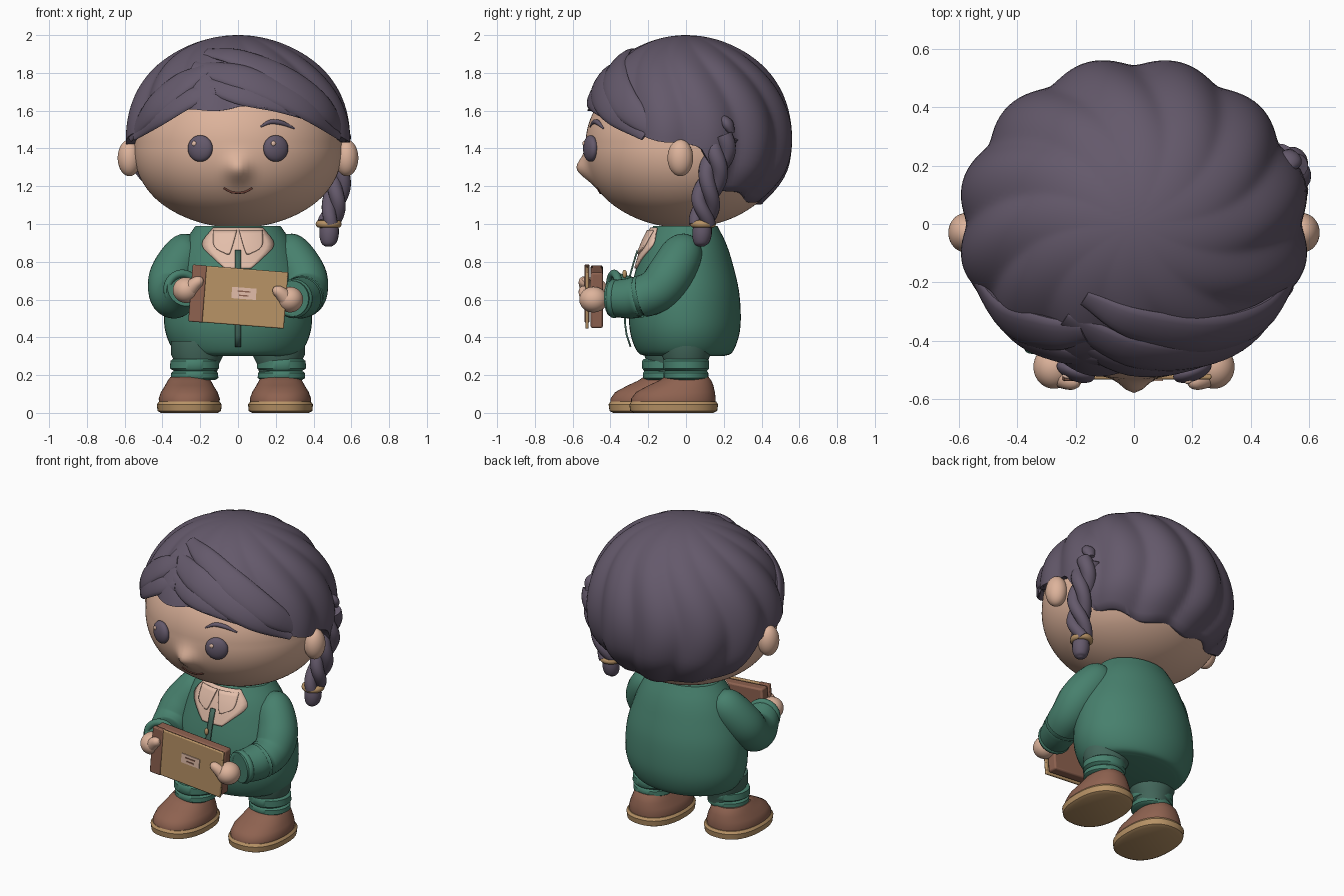
import bpy, bmesh, math
from mathutils import Vector, Matrix

if "Cube" in bpy.data.objects:
    bpy.data.objects.remove(bpy.data.objects["Cube"])


def material(name, hexa):
    rgb = [int(hexa[i:i + 2], 16) / 255 for i in (0, 2, 4)]
    col = [c / 12.92 if c < 0.04 else ((c + 0.055) / 1.055) ** 2.4 for c in rgb] + [1]
    m = bpy.data.materials.new(name)
    m.use_nodes = True
    m.diffuse_color = col
    m.node_tree.nodes["Principled BSDF"].inputs["Base Color"].default_value = col
    return m


SKIN = material("skin", "DDB39B")
HAIR = material("dark plum hair", "64596B")
GREEN = material("green jacket", "47806D")
PANTS = material("dark green trousers", "43675B")
BROWN = material("brown leather", "8E6250")
TAN = material("tan cover", "B89366")
SHIRT = material("pale shirt", "E3BEAA")
MOUTH = material("mouth brown", "6E4238")


def finish(name, bm, mat, angle=40):
    bmesh.ops.recalc_face_normals(bm, faces=bm.faces)
    me = bpy.data.meshes.new(name)
    bm.to_mesh(me)
    bm.free()
    ob = bpy.data.objects.new(name, me)
    bpy.context.collection.objects.link(ob)
    me.materials.append(mat)
    bpy.ops.object.select_all(action="DESELECT")
    ob.select_set(True)
    bpy.context.view_layer.objects.active = ob
    bpy.ops.object.shade_smooth_by_angle(angle=math.radians(angle))
    return ob


def skin_rings(name, rings, mat, angle=40):
    """Bridge closed rings of points into one capped surface."""
    bm = bmesh.new()
    vs = [[bm.verts.new(p) for p in r] for r in rings]
    n = len(vs[0])
    for a, b in zip(vs, vs[1:]):
        for j in range(n):
            bm.faces.new((a[j], a[(j + 1) % n], b[(j + 1) % n], b[j]))
    bm.faces.new(vs[0])
    bm.faces.new(vs[-1])
    return finish(name, bm, mat, angle)


def ball(name, loc, size, mat, turn=0, segments=40):
    bm = bmesh.new()
    bmesh.ops.create_uvsphere(bm, u_segments=segments, v_segments=segments * 2 // 3, radius=1)
    bm.transform(Matrix.Translation(loc) @ Matrix.Rotation(turn, 4, "Z") @ Matrix.Diagonal((*size, 1)))
    return finish(name, bm, mat)


def smooth(keys, steps=6):
    """Catmull-Rom resampling of any list of tuples."""
    k = [Vector(p) for p in keys]
    k = [2 * k[0] - k[1]] + k + [2 * k[-1] - k[-2]]
    out = []
    for a, b, c, d in zip(k, k[1:], k[2:], k[3:]):
        for s in range(steps):
            t = s / steps
            out.append(0.5 * (2 * b + (c - a) * t + (2 * a - 5 * b + 4 * c - d) * t * t
                              + (3 * b - a - 3 * c + d) * t ** 3))
    return out + [k[-2]]


def loft(name, keys, mat, flat=1, centre=None, steps=6, sides=16):
    """Sweep an oval along (x, y, z, radius) keys; flat thins it away from centre."""
    pts = smooth(keys, steps)
    pos = [Vector(p[:3]) for p in pts]
    rings = []
    for i, p in enumerate(pos):
        t = (pos[min(i + 1, len(pos) - 1)] - pos[max(i - 1, 0)]).normalized()
        up = p - centre if centre else Vector((0.3, 0.9, 0.2))
        side = t.cross(up).normalized()
        up = side.cross(t)
        r = max(pts[i][3], 0.002)
        rings.append([p + r * (math.cos(a) * side + flat * math.sin(a) * up)
                      for a in (math.tau * j / sides for j in range(sides))])
    return skin_rings(name, rings, mat)


def stack(name, rows, mat, x=0, y=0, power=1, sides=48):
    """Pile up oval rings given as (z, half width, front, back)."""
    rings = []
    for z, w, f, b in rows:
        ring = []
        for a in (math.tau * j / sides for j in range(sides)):
            c, s = (math.copysign(abs(v) ** power, v) for v in (math.cos(a), math.sin(a)))
            ring.append((x + w * c, y + (f + b) / 2 + (b - f) / 2 * s, z))
        rings.append(ring)
    return skin_rings(name, rings, mat)


def ring(name, loc, major, minor, mat, direction=(0, 0, 1)):
    bpy.ops.mesh.primitive_torus_add(location=loc, major_radius=major, minor_radius=minor,
                                     major_segments=32, minor_segments=12)
    ob = bpy.context.object
    ob.name = name
    ob.rotation_euler = Vector(direction).to_track_quat("Z", "Y").to_euler()
    ob.data.materials.append(mat)
    bpy.ops.object.shade_smooth()


# Head with full cheeks and the nose swelling out of the face
HEAD = Vector((0, -0.01, 1.42))


def cheeks(z):
    return 1 + 0.045 * min(1, max(0, (HEAD.z - z) / 0.3))


def face(x, z, out=0.0):
    depth = 0.522 * cheeks(z) * math.sqrt(1 - (x / 0.55) ** 2 - ((z - HEAD.z) / 0.44) ** 2)
    return Vector((x, HEAD.y - depth - out, z))


head = ball("head", HEAD, (0.55, 0.522, 0.44), SKIN, segments=120)
for v in head.data.vertices:
    x, y, z = v.co
    bump = 0.06 * math.exp(-(x / 0.06) ** 2 - ((z - 1.29) / 0.065) ** 2) if y < 0 else 0
    v.co = (x * cheeks(z), HEAD.y + (y - HEAD.y) * cheeks(z) - bump, z)
for s, side in ((-1, "right"), (1, "left")):
    ball(side + "_ear", (0.575 * s, -0.03, 1.35), (0.062, 0.068, 0.097), SKIN)
    eye, turn = face(0.2 * s, 1.4, 0.008), 0.36 * s
    ball(side + "_eye", eye, (0.069, 0.034, 0.07), HAIR, turn)
    glint = eye + Matrix.Rotation(turn, 3, "Z") @ Vector((-0.024, -0.029, 0.026))
    ball(side + "_eye_glint", glint, (0.013, 0.007, 0.013), SHIRT, turn)
loft("eyebrow", [(*face(x, z), r) for x, z, r in
                 ((0.12, 1.515, 0.004), (0.17, 1.54, 0.012), (0.23, 1.535, 0.013), (0.3, 1.505, 0.004))], HAIR)
loft("mouth", [(*face(x, z, 0.002), 0.006) for x, z in
               ((-0.075, 1.19), (-0.03, 1.168), (0.03, 1.168), (0.075, 1.19))], MOUTH)

# Hair cap: swirled lobes running down to an uneven hairline, tucked in at the nape
HC = Vector((0, 0, 1.45))
LINE = ((0, 1.62), (35, 1.59), (58, 1.5), (80, 1.43), (98, 1.4), (112, 1.19), (140, 1.13), (181, 1.11))


def hairline(deg):
    for (a, za), (b, zb) in zip(LINE, LINE[1:]):
        if deg <= b:
            return za + (zb - za) * (deg - a) / (b - a)


def hair_ring(t, inset=1.0):
    pts = []
    for j in range(168):
        th = math.tau * j / 168 - math.pi
        z_end = hairline(abs(math.degrees(th))) + 0.012 * math.sin(9 * th)
        phi = math.acos((z_end - HC.z) / 0.55) * t
        s, z = math.sin(phi), HC.z + 0.55 * math.cos(phi)
        wave = math.sin(6 * (th + 0.5 * math.cos(phi) ** 2))
        lobe = math.sqrt(wave * wave + 0.03) - 0.6
        tuck = 1 - 0.1 * min(1, max(0, (1.32 - z) / 0.2)) ** 2
        r = s * (1 + 0.065 * lobe * min(1, s * 1.4)) * inset * tuck
        depth = 0.545 if math.cos(th) > 0 else 0.56
        pts.append((0.592 * r * math.sin(th), -depth * r * math.cos(th), z))
    return pts


skin_rings("hair_cap", [hair_ring(max(i, 0.1) / 30) for i in range(31)]
           + [hair_ring(1.0, 0.96), hair_ring(0.99, 0.84)], HAIR, 55)


# Swept fringe locks lying on the cap
def on_hair(x, z):
    q = 1 - (x / 0.592) ** 2 - ((z - HC.z) / 0.55) ** 2
    return (x, -0.545 * math.sqrt(max(q, 0.01)), z)


LOCKS = {
    "fringe_top": ((-0.17, 1.91, .03), (0, 1.88, .065), (0.25, 1.77, .085), (0.45, 1.62, .08), (0.575, 1.46, .03)),
    "fringe_middle": ((-0.24, 1.83, .04), (0, 1.78, .08), (0.22, 1.69, .08), (0.4, 1.59, .07), (0.54, 1.46, .02)),
    "fringe_low": ((-0.2, 1.75, .03), (0, 1.69, .06), (0.2, 1.64, .05), (0.36, 1.57, .02)),
    "fringe_side": ((-0.17, 1.82, .04), (-0.3, 1.74, .08), (-0.45, 1.61, .08), (-0.57, 1.46, .03)),
    "fringe_side_low": ((-0.12, 1.71, .03), (-0.27, 1.66, .06), (-0.42, 1.57, .06), (-0.55, 1.46, .02)),
}
for name, keys in LOCKS.items():
    loft(name, [(*on_hair(x, z), r) for x, z, r in keys], HAIR, 0.33, HC)

# Side braid with tie and tail
spine = smooth([(0.52, 0.2, 1.47), (0.535, 0.16, 1.32), (0.52, 0.11, 1.15), (0.482, 0.09, 1.0)], 8)
for k in range(3):
    strand = []
    for i, p in enumerate(spine):
        a = i * 0.3 + k * math.tau / 3
        strand.append((p.x + 0.03 * math.cos(a), p.y + 0.042 * math.sin(a), p.z, 0.047 - 0.0005 * i))
    loft("braid_strand", strand, HAIR, steps=2)
loft("braid_tail", [(0.485, 0.09, 1.02, .045), (0.482, 0.085, 0.95, .052), (0.48, 0.08, 0.9, .04),
                    (0.48, 0.08, 0.88, .015)], HAIR)
ring("braid_tie", (0.48, 0.09, 1.0), 0.049, 0.02, TAN)
loft("hair_knot", [(0.52, 0.19, 1.57, .02), (0.535, 0.22, 1.53, .042), (0.535, 0.245, 1.48, .02)], HAIR, 0.7)

# Jacket body
PROFILE = ((0.3, 0.27), (0.32, 0.33), (0.4, 0.376), (0.5, 0.392), (0.65, 0.378), (0.8, 0.33),
           (0.9, 0.285), (0.99, 0.225))
body = smooth(PROFILE)
stack("jacket_body", [(z, r, -0.77 * r, 0.74 * r) for z, r in body], GREEN)


def patch(name, rows, out, mat, cols=10):
    """Thin plate following the jacket front, rows of (z, left x, right x)."""
    bm = bmesh.new()
    grid = []
    for z, x0, x1 in smooth(rows, 4):
        r = next(a[1] + (b[1] - a[1]) * (z - a[0]) / (b[0] - a[0])
                 for a, b in zip(body, body[1:]) if z <= b[0])
        xs = [x0 + (x1 - x0) * c / cols for c in range(cols + 1)]
        grid.append([bm.verts.new((x, -0.77 * math.sqrt(r * r - x * x) - out, z)) for x in xs])
    for a, b in zip(grid, grid[1:]):
        for c in range(cols):
            bm.faces.new((a[c], a[c + 1], b[c + 1], b[c]))
    ob = finish(name, bm, mat)
    mod = ob.modifiers.new("thickness", "SOLIDIFY")
    mod.thickness, mod.offset = 0.009, 0


patch("shirt_front", ((0.765, -.07, .07), (0.81, -.12, .12), (0.89, -.19, .19), (0.98, -.13, .13)), 0.006, SHIRT)
for s, side in ((-1, "right"), (1, "left")):
    patch(side + "_collar", ((0.84, .045 * s, .06 * s), (0.88, .03 * s, .125 * s), (0.965, .006 * s, .13 * s)),
          0.016, SHIRT)
patch("zip_strip", ((0.35, -.016, .016), (0.6, -.016, .016), (0.86, -.016, .016)), 0.022, PANTS, 2)
ball("zip_pull", (0, -0.325, 0.735), (0.013, 0.012, 0.022), TAN)

# Arms, hands, legs and shoes
for s, side, hand_z, step in ((-1, "right", 0.65, -0.11), (1, "left", 0.6, 0)):
    wrist = Vector((0.285 * s, -0.4, hand_z + 0.005))
    loft(side + "_sleeve", [(0.22 * s, 0.0, 0.89, .07), (0.275 * s, -0.02, 0.845, .11), (0.345 * s, -0.085, 0.73, .122),
                            (0.36 * s, -0.16, 0.645, .115), (0.335 * s, -0.27, 0.61, .11), (*wrist, .095)],
         GREEN, sides=24)
    ring(side + "_cuff", wrist + Vector((0.01 * s, 0.02, 0)), 0.082, 0.022, GREEN, (0.3 * s, 1, 0))
    ball(side + "_hand", (0.275 * s, -0.49, hand_z), (0.07, 0.075, 0.068), SKIN)
    loft(side + "_thumb", [(0.26 * s, -0.515, hand_z, .045), (0.225 * s, -0.535, hand_z + 0.035, .034),
                           (0.2 * s, -0.54, hand_z + 0.05, .026), (0.185 * s, -0.54, hand_z + 0.057, .01)], SKIN)
    x = 0.23 * s
    stack(side + "_leg", [(0.2, .1, -.1, .1), (0.26, .115, -.11, .11), (0.31, .14, -.13, .13),
                          (0.38, .14, -.13, .13)], PANTS, x - 0.015 * s, step * 0.85)
    rows = []
    for base, top, r in ((0.175, 0.222, 0.118), (0.225, 0.285, 0.122)):
        rows += [(base, r - .008, .008 - r, r - .008), (base + 0.01, r + 0.008, -r, r),
                 (top - 0.01, r + 0.006, -r, r), (top, r - .008, .008 - r, r - .008)]
    stack(side + "_trouser_cuff", rows, GREEN, x, step)
    fx, fy = (0.225 if s > 0 else -0.258), step - 0.065
    stack(side + "_sole", [(0, .15, -.21, .21), (0.01, .168, -.23, .23), (0.045, .172, -.235, .235),
                           (0.06, .16, -.225, .225)], TAN, fx, fy, 0.85)
    stack(side + "_shoe", [(0.055, .16, -.225, .22), (0.075, .162, -.225, .222), (0.11, .15, -.2, .218),
                           (0.145, .128, -.135, .21), (0.17, .115, -.08, .2), (0.19, .1, -.05, .185)],
          BROWN, fx, fy, 0.9)

# Book held in front
TILT = Matrix.Translation((0, 0, 0.615)) @ Matrix.Rotation(math.radians(4.5), 4, "Y")


def book_part(name, x, z, w, h, front, back, mat, soft=0.006):
    bm = bmesh.new()
    bmesh.ops.create_cube(bm, size=1)
    bm.transform(TILT @ Matrix.Translation((x, (front + back) / 2, z)) @ Matrix.Diagonal((w, back - front, h, 1)))
    ob = finish(name, bm, mat)
    if soft:
        mod = ob.modifiers.new("soft edges", "BEVEL")
        mod.width, mod.segments = soft, 2


book_part("book_block", 0, 0, 0.5, 0.295, -0.505, -0.44, BROWN, 0.01)
book_part("book_cover", 0.005, 0, 0.5, 0.3, -0.533, -0.515, TAN)
book_part("book_spine", -0.215, 0, 0.075, 0.302, -0.538, -0.51, BROWN)
book_part("book_label", 0.03, 0.02, 0.13, 0.06, -0.538, -0.531, SHIRT, 0)
for k, w in enumerate((0.07, 0.05)):
    book_part("label_line", 0.03, 0.03 - 0.022 * k, w, 0.007, -0.541, -0.535, BROWN, 0)
